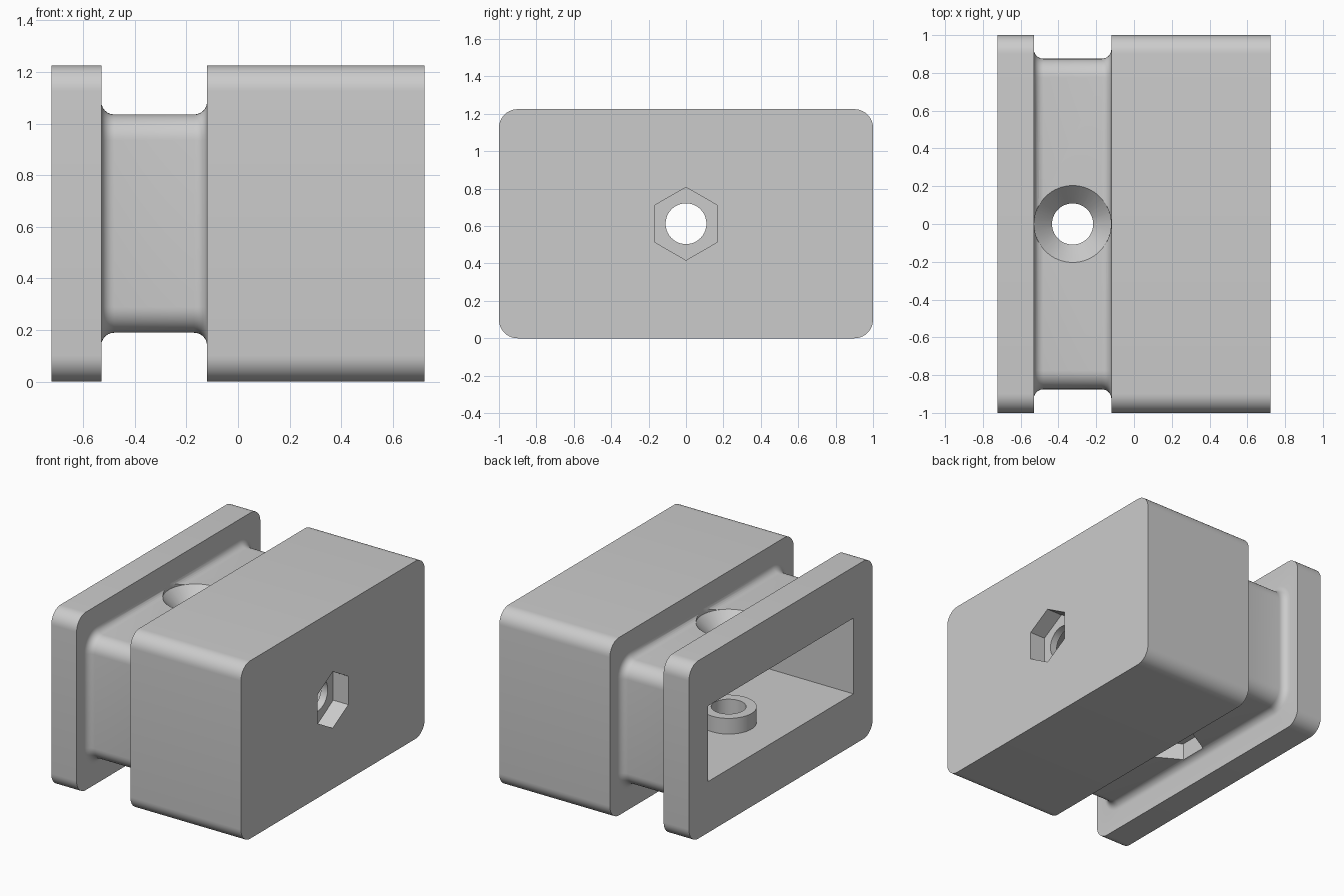
import bpy, bmesh, math
from mathutils import Matrix

cube = bpy.data.objects.get("Cube")
if cube:
    bpy.data.objects.remove(cube, do_unlink=True)

GREY = (0.6, 0.6, 0.6, 1)
mat = bpy.data.materials.new("plain grey")
mat.use_nodes = True
mat.diffuse_color = GREY
mat.node_tree.nodes["Principled BSDF"].inputs["Base Color"].default_value = GREY

MID = 0.6125            # height of the centre line
BOLT_X = -0.325         # vertical bolt axis
HOLE_R = 0.109


def make_object(name, bm):
    bmesh.ops.recalc_face_normals(bm, faces=bm.faces[:])
    mesh = bpy.data.meshes.new(name)
    bm.to_mesh(mesh)
    bm.free()
    mesh.materials.append(mat)
    obj = bpy.data.objects.new(name, mesh)
    bpy.context.collection.objects.link(obj)
    return obj


def ring(bm, x, half_y, half_z, r, steps=10):
    """Rounded rectangle across the x axis."""
    verts = []
    for corner, (sy, sz) in enumerate([(1, 1), (-1, 1), (-1, -1), (1, -1)]):
        for i in range(steps + 1):
            a = math.pi / 2 * (corner + i / steps)
            verts.append(bm.verts.new((x, sy * (half_y - r) + r * math.cos(a),
                                       MID + sz * (half_z - r) + r * math.sin(a))))
    return verts


def round_tool(name, r1, r2, depth, centre, sides=64, turn=0.0, along_x=False):
    """Cylinder, cone or prism along z, or along x."""
    bm = bmesh.new()
    m = Matrix.Translation(centre)
    if along_x:
        m = m @ Matrix.Rotation(math.pi / 2, 4, 'Y')
    m = m @ Matrix.Rotation(turn, 4, 'Z')
    bmesh.ops.create_cone(bm, cap_ends=True, segments=sides, radius1=r1,
                          radius2=r2, depth=depth, matrix=m)
    return make_object(name, bm)


def box_tool(name, low, high):
    bm = bmesh.new()
    size = [b - a for a, b in zip(low, high)]
    mid = [(a + b) / 2 for a, b in zip(low, high)]
    bmesh.ops.create_cube(bm, size=1, matrix=Matrix.Translation(mid) @ Matrix.Diagonal((*size, 1)))
    return make_object(name, bm)


def combine(target, tool, operation='DIFFERENCE'):
    tool.hide_render = True
    mod = target.modifiers.new(tool.name, 'BOOLEAN')
    mod.operation, mod.object, mod.solver = operation, tool, 'EXACT'
    bpy.context.view_layer.objects.active = target
    bpy.ops.object.modifier_apply(modifier=mod.name)
    bpy.data.objects.remove(tool, do_unlink=True)


# Body: flange, filleted neck and block as one loft along x
FILLET = 0.05
outer = (1.0, MID, 0.1)
arc = [math.pi / 2 * i / 6 for i in range(7)]
stations = [(-0.7225, *outer), (-0.53, *outer)]
for a in arc:
    d = FILLET * (1 - math.sin(a))
    stations.append((-0.53 + FILLET * (1 - math.cos(a)), 0.875 + d, 0.423 + d, 0.1 + d))
for a in reversed(arc):
    d = FILLET * (1 - math.sin(a))
    stations.append((-0.12 - FILLET * (1 - math.cos(a)), 0.875 + d, 0.423 + d, 0.1 + d))
stations += [(-0.12, *outer), (0.7225, *outer)]

bm = bmesh.new()
rings = [ring(bm, *s) for s in stations]
for a, b in zip(rings, rings[1:]):
    for i in range(len(a)):
        j = (i + 1) % len(a)
        bm.faces.new((a[i], a[j], b[j], b[i]))
bm.faces.new(rings[0])
bm.faces.new(rings[-1])
body = make_object("clamp_body", bm)

# Rectangular cavity open on one end, with a round boss on its floor
combine(body, box_tool("cavity", (-1, -0.79, 0.352), (0.557, 0.79, 0.873)))
combine(body, round_tool("floor_boss", 0.175, 0.175, 0.16, (BOLT_X, 0, 0.38)), 'UNION')

# Vertical bolt hole, countersink above, nut pocket below
combine(body, round_tool("bolt_hole", HOLE_R, HOLE_R, 2, (BOLT_X, 0, MID)))
combine(body, round_tool("countersink", HOLE_R - 0.01, 0.204, 0.11, (BOLT_X, 0, 0.981)))
combine(body, round_tool("head_clearance", 0.204, 0.204, 0.1, (BOLT_X, 0, 1.0855)))
combine(body, round_tool("lower_nut_pocket", 0.195, 0.195, 0.2, (BOLT_X, 0, 0.205), 6))

# End bolt hole with a hexagonal pocket
combine(body, round_tool("end_hole", HOLE_R, HOLE_R, 0.6, (0.7, 0, MID), along_x=True))
combine(body, round_tool("end_nut_pocket", 0.195, 0.195, 0.23, (0.7225, 0, MID), 6,
                         math.pi / 6, along_x=True))

body.select_set(True)
bpy.context.view_layer.objects.active = body
bpy.ops.object.shade_smooth_by_angle(angle=math.radians(30))
